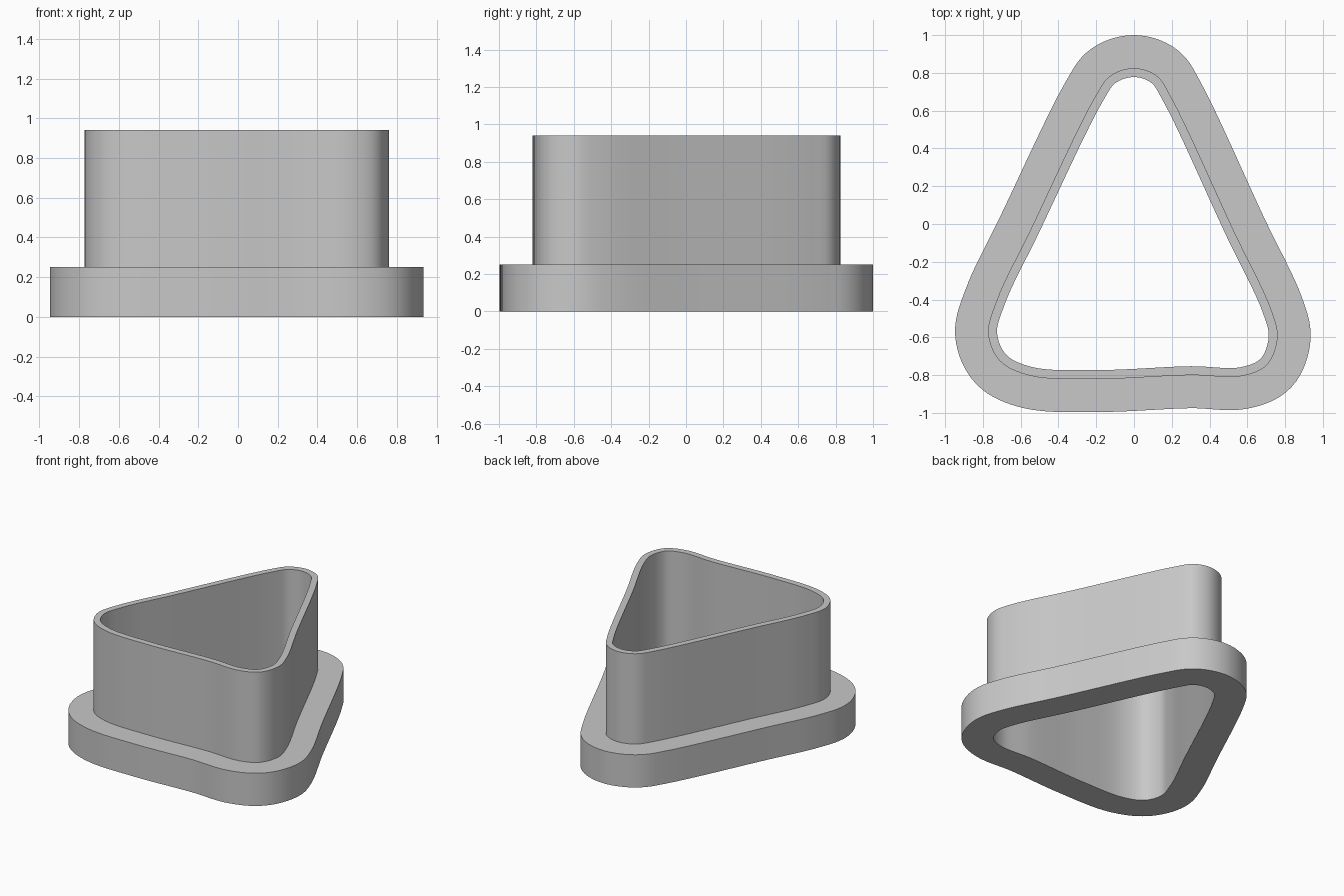
import bpy
import bmesh
from mathutils import Vector

cube = bpy.data.objects.get("Cube")
if cube:
    bpy.data.objects.remove(cube, do_unlink=True)

FLANGE_TOP, WALL_TOP = 0.25, 0.94
FLANGE_WIDTH, WALL_THICKNESS = 0.175, 0.047
STEPS = 8

# Outer outline of the upright wall, clockwise from the back tip
KEYS = [Vector(p) for p in (
    (0, 0.825), (0.12, 0.785), (0.2, 0.665), (0.53, -0.04), (0.725, -0.45),
    (0.76, -0.6), (0.705, -0.745), (0.57, -0.805), (0.3, -0.8), (-0.18, -0.82),
    (-0.55, -0.803), (-0.71, -0.725), (-0.772, -0.58), (-0.725, -0.4),
    (-0.55, -0.035), (-0.205, 0.675), (-0.125, 0.785))]


def spline_point(a, b, c, d, t):
    """Centripetal spline between b and c."""
    k = [0]
    for p, q in ((a, b), (b, c), (c, d)):
        k.append(k[-1] + (q - p).length ** 0.5)
    u = k[1] + (k[2] - k[1]) * t

    def mix(p, q, i, j):
        return p.lerp(q, (u - k[i]) / (k[j] - k[i]))

    ab, bc, cd = mix(a, b, 0, 1), mix(b, c, 1, 2), mix(c, d, 2, 3)
    return mix(mix(ab, bc, 0, 2), mix(bc, cd, 1, 3), 1, 2)


def smooth_outline(keys):
    n = len(keys)
    return [spline_point(keys[i - 1], keys[i], keys[(i + 1) % n], keys[(i + 2) % n], s / STEPS)
            for i in range(n) for s in range(STEPS)]


def offset(points, distance):
    """Move a clockwise outline outwards along its normals."""
    result = []
    for i, p in enumerate(points):
        tangent = (points[(i + 1) % len(points)] - points[i - 1]).normalized()
        result.append(p + Vector((-tangent.y, tangent.x)) * distance)
    return result


wall = smooth_outline(KEYS)
flange = offset(wall, FLANGE_WIDTH)
hole = offset(wall, -WALL_THICKNESS)

# Flange, wall and through hole as one closed band of stacked outlines
section = [(flange, 0), (flange, FLANGE_TOP), (wall, FLANGE_TOP),
           (wall, WALL_TOP), (hole, WALL_TOP), (hole, 0)]
bm = bmesh.new()
rings = [[bm.verts.new((p.x, p.y, z)) for p in outline] for outline, z in section]
for r, ring in enumerate(rings):
    upper = rings[(r + 1) % len(rings)]
    for i in range(len(ring)):
        j = (i + 1) % len(ring)
        bm.faces.new((ring[i], ring[j], upper[j], upper[i]))
bmesh.ops.recalc_face_normals(bm, faces=bm.faces)

mesh = bpy.data.meshes.new("flanged_cutter")
bm.to_mesh(mesh)
bm.free()
cutter = bpy.data.objects.new("flanged_cutter", mesh)
bpy.context.collection.objects.link(cutter)

# Single grey colour
grey = bpy.data.materials.new("plain_grey")
grey.use_nodes = True
colour = (0.58, 0.58, 0.58, 1)
grey.diffuse_color = colour
grey.node_tree.nodes["Principled BSDF"].inputs["Base Color"].default_value = colour
mesh.materials.append(grey)

bpy.ops.object.select_all(action="DESELECT")
cutter.select_set(True)
bpy.context.view_layer.objects.active = cutter
bpy.ops.object.shade_smooth_by_angle()
